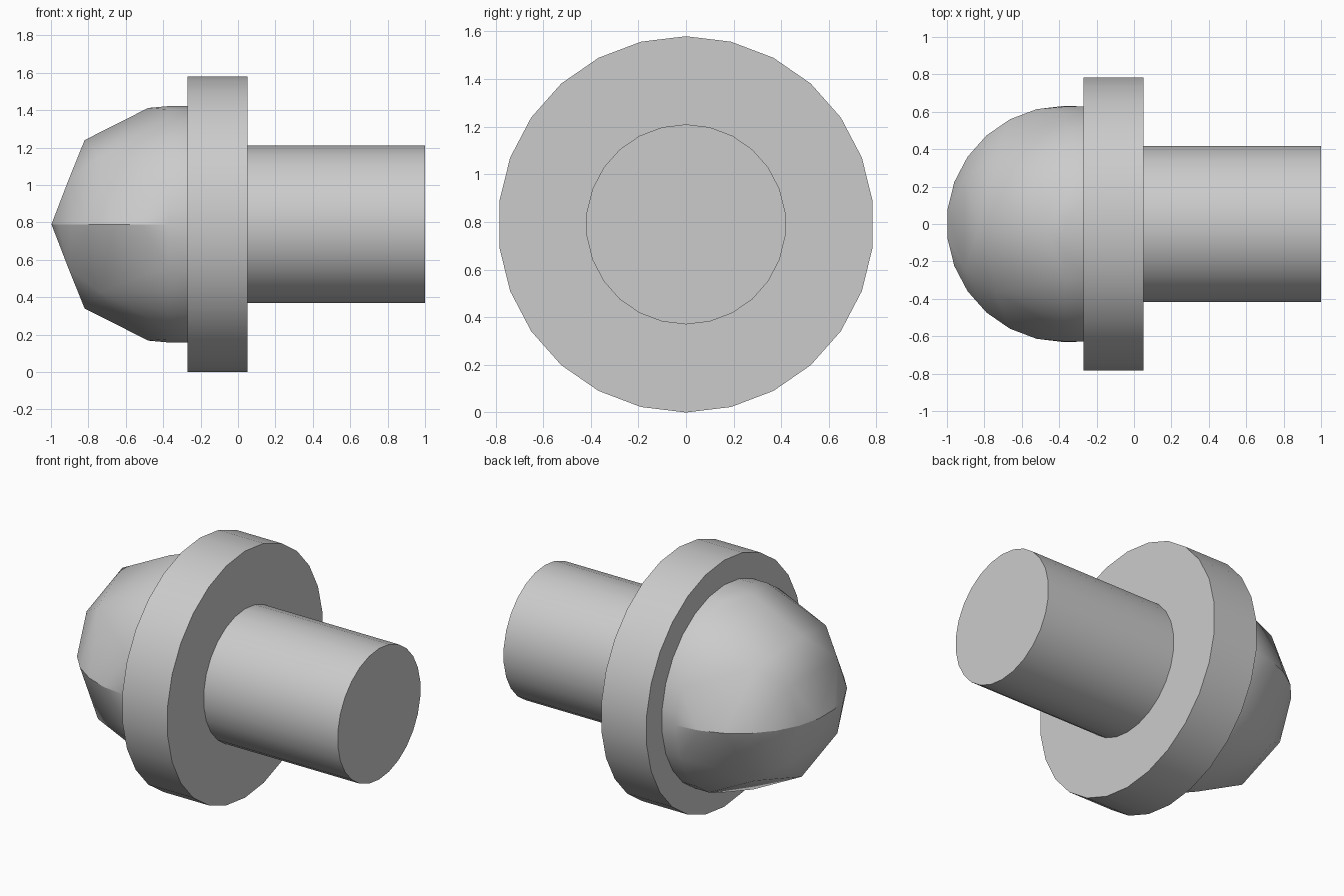
import bpy, bmesh
from math import sin, cos, pi, radians

SIDES = 26
AXIS_Z = 0.79

cube = bpy.data.objects.get("Cube")
if cube:
    bpy.data.objects.remove(cube, do_unlink=True)

grey = bpy.data.materials.new("plain_grey")
grey.use_nodes = True
grey.diffuse_color = (0.6, 0.6, 0.6, 1)
grey.node_tree.nodes["Principled BSDF"].inputs["Base Color"].default_value = (0.6, 0.6, 0.6, 1)


def ring(x, radius):
    """Circle around the x axis with a corner at the top."""
    return [(x, radius * sin(2 * pi * i / SIDES), radius * cos(2 * pi * i / SIDES))
            for i in range(SIDES)]


def hull_part(name, points, x=0.0):
    """Convex solid through the points, smooth except at sharp corners."""
    bm = bmesh.new()
    for p in points:
        bm.verts.new(p)
    bmesh.ops.remove_doubles(bm, verts=bm.verts, dist=0.002)
    res = bmesh.ops.convex_hull(bm, input=bm.verts)
    spare = [g for g in res["geom_interior"] if isinstance(g, bmesh.types.BMVert)]
    bmesh.ops.delete(bm, geom=spare, context='VERTS')
    bmesh.ops.dissolve_limit(bm, angle_limit=radians(0.5), verts=bm.verts, edges=bm.edges)
    bmesh.ops.recalc_face_normals(bm, faces=bm.faces)
    mesh = bpy.data.meshes.new(name)
    bm.to_mesh(mesh)
    bm.free()
    obj = bpy.data.objects.new(name, mesh)
    obj.location = (x, 0, AXIS_Z)
    mesh.materials.append(grey)
    bpy.context.collection.objects.link(obj)
    bpy.ops.object.select_all(action='DESELECT')
    obj.select_set(True)
    bpy.context.view_layer.objects.active = obj
    bpy.ops.object.shade_smooth_by_angle(angle=radians(30))
    return obj


# Stem and flange
hull_part("stem", ring(0.04, 0.42) + ring(1.0, 0.42))
hull_part("flange", ring(-0.27, 0.79) + ring(0.05, 0.79))

# Rounded head: finely divided seam, coarse facets above and below it
R = 0.632
head = ring(0, R) + ring(0.12, R)
head += [(-R * sin(pi * i / 13), R * cos(pi * i / 13), 0) for i in range(14)]
for x, y, z in [(-0.45, 0, 0.45), (-0.11, 0, 0.622), (-0.535, 0.24, 0.24), (-0.37, 0.36, 0.36)]:
    head += [(x, sy * y, sz * z) for sy in (1, -1) for sz in (1, -1)]
dome = hull_part("domed_head", head, x=-0.37)

# Crease along the seam
for e in dome.data.edges:
    if all(abs(dome.data.vertices[v].co.z) < 0.001 for v in e.vertices):
        e.use_edge_sharp = True
